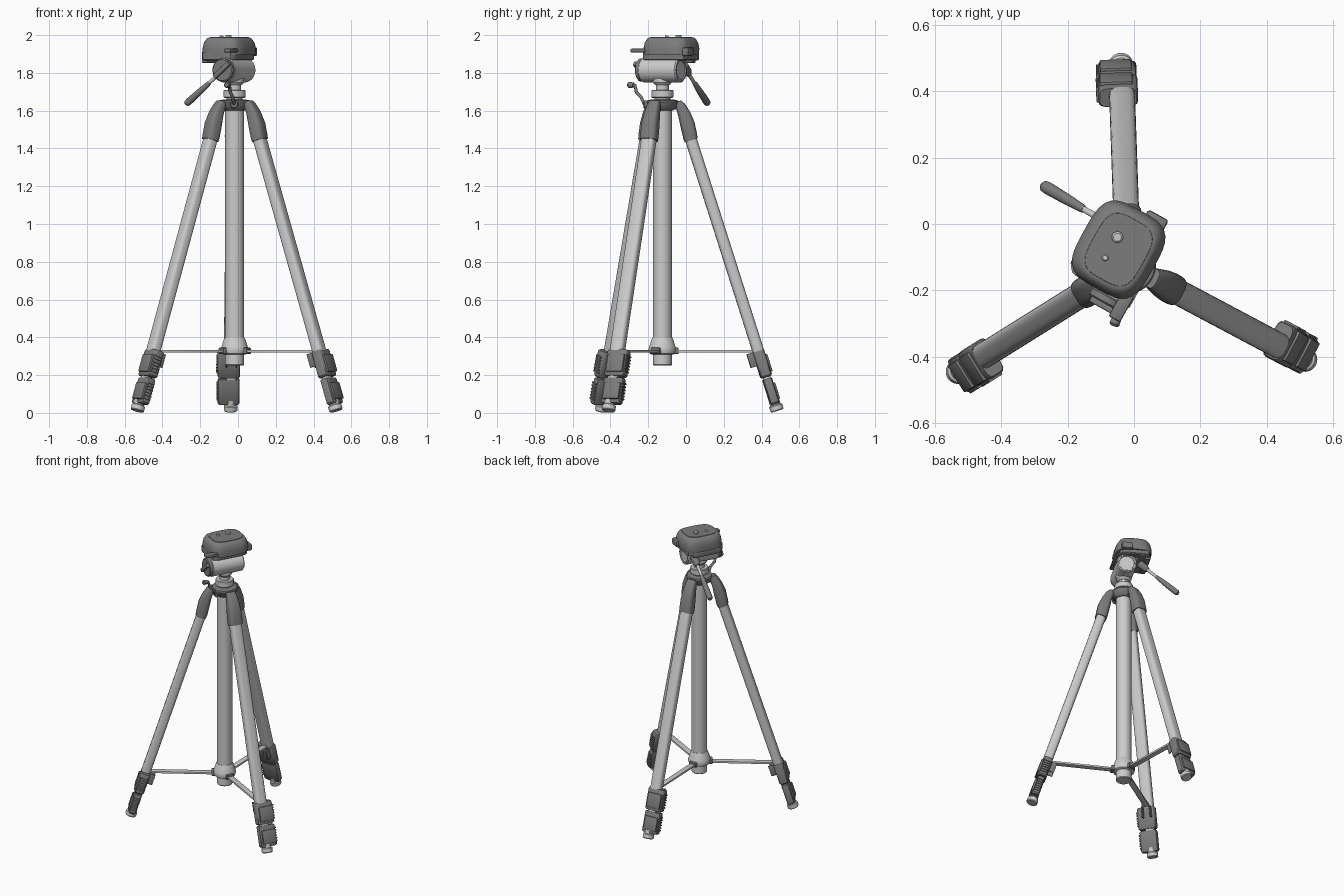
import bpy, bmesh
from math import cos, sin, pi, radians, atan2
from mathutils import Matrix, Vector

if "Cube" in bpy.data.objects:
    bpy.data.objects.remove(bpy.data.objects["Cube"])

CX, CY = -0.018, -0.125
CENTRE = Matrix.Translation((CX, CY, 0))

dark = bpy.data.materials.new("dark_plastic")
dark.diffuse_color = (0.2, 0.2, 0.2, 1)
dark.use_nodes = True
dark.node_tree.nodes["Principled BSDF"].inputs["Base Color"].default_value = dark.diffuse_color


def finish(name, bm, M, mat=None):
    bmesh.ops.recalc_face_normals(bm, faces=bm.faces)
    for f in bm.faces:
        f.smooth = True
    for e in bm.edges:
        e.smooth = e.calc_face_angle(0) < radians(35)
    me = bpy.data.meshes.new(name)
    bm.to_mesh(me)
    bm.free()
    ob = bpy.data.objects.new(name, me)
    ob.matrix_world = M
    bpy.context.collection.objects.link(ob)
    if mat:
        me.materials.append(mat)
    return ob


def loft(name, secs, M=CENTRE, p=2, n=32, mat=None):
    """Stack of superellipse sections (z, cx, cy, hx, hy); p=2 is round, larger is boxier."""
    bm = bmesh.new()
    rings = []
    for z, cx, cy, hx, hy in secs:
        ring = []
        for i in range(n):
            a = 2 * pi * (i + 0.5) / n
            c, s = cos(a), sin(a)
            k = (abs(c) ** p + abs(s) ** p) ** (-1 / p)
            ring.append(bm.verts.new((cx + hx * c * k, cy + hy * s * k, z)))
        rings.append(ring)
    for a, b in zip(rings, rings[1:]):
        for i in range(n):
            j = (i + 1) % n
            bm.faces.new((a[i], a[j], b[j], b[i]))
    bm.faces.new(rings[0])
    bm.faces.new(rings[-1])
    return finish(name, bm, M, mat)


def turned(name, prof, M=CENTRE, n=32, mat=None):
    """Round part from (z, radius) pairs."""
    return loft(name, [(z, 0, 0, r, r) for z, r in prof], M, 2, n, mat)


def box(name, lo, hi, M=CENTRE, bevel=0.004, mat=None):
    lo, hi = Vector(lo), Vector(hi)
    bm = bmesh.new()
    T = Matrix.Translation((lo + hi) / 2) @ Matrix.Diagonal((*(hi - lo), 1))
    bmesh.ops.create_cube(bm, size=1, matrix=T)
    bmesh.ops.bevel(bm, geom=bm.edges[:], offset=bevel, segments=2, profile=0.5, affect='EDGES')
    return finish(name, bm, M, mat)


def along(p0, p1):
    """Frame at p0 with z pointing to p1."""
    p0, d = Vector(p0), Vector(p1) - Vector(p0)
    return Matrix.Translation(p0) @ d.to_track_quat('Z', 'Y').to_matrix().to_4x4()


# Centre column and spreader hub
turned("centre_column", [(0.30, 0.05), (1.63, 0.05)])
turned("column_end_cap", [(0.25, 0.046), (0.255, 0.05), (0.32, 0.05)])
turned("spreader_hub", [(0.31, 0.06), (0.315, 0.068), (0.335, 0.074), (0.35, 0.07),
                        (0.39, 0.057), (0.40, 0.052)])

# Crown and neck
turned("crown", [(1.60, 0.055), (1.615, 0.075), (1.645, 0.085), (1.655, 0.08), (1.66, 0.05)], mat=dark)
turned("neck", [(1.64, 0.042), (1.67, 0.042), (1.67, 0.034), (1.76, 0.034)])
turned("neck_collar", [(1.668, 0.056), (1.672, 0.06), (1.706, 0.06), (1.71, 0.056)], n=12)

# Three legs, each built in a tilted frame with z along the leg
TOP_R, FOOT_R, TOP_Z = 0.09, 0.612, 1.64
tilt = -atan2(FOOT_R - TOP_R, TOP_Z)
for side, ang in (("back", 92), ("left", 212), ("right", 332)):
    R = CENTRE @ Matrix.Rotation(radians(ang), 4, 'Z')
    L = R @ Matrix.Translation((FOOT_R, 0, 0)) @ Matrix.Rotation(tilt, 4, 'Y')
    # Foot and telescoping tubes
    turned(side + "_foot", [(0.0112, 0.032), (0.016, 0.036), (0.04, 0.036), (0.045, 0.029), (0.075, 0.028)], L)
    loft(side + "_lower_tube", [(0.05, 0, 0, 0.02, 0.03), (0.3, 0, 0, 0.02, 0.03)], L, 4)
    loft(side + "_upper_tube", [(0.3, 0, 0, 0.031, 0.039), (1.56, 0, 0, 0.031, 0.039)], L, 3.2)
    # Leg locks with ribbed edges
    for tag, s0, s1, hr, ht in (("lower", 0.05, 0.19, 0.026, 0.058), ("upper", 0.2, 0.345, 0.032, 0.06)):
        t = 0.012
        loft(f"{side}_{tag}_lock", [(s0, 0, t, hr * 0.85, ht * 0.9), (s0 + 0.008, 0, t, hr, ht),
                                    (s1 - 0.008, 0, t, hr, ht), (s1, 0, t, hr * 0.9, ht * 0.92)],
             L, 5, mat=dark)
        box(f"{side}_{tag}_lock_lever", (hr - 0.006, t - ht * 0.75, s0 + 0.02),
            (hr + 0.008, t + ht * 0.9, s1 - 0.03), L, mat=dark)
        for i in range(6):
            z = s0 + 0.024 + i * 0.017
            box(f"{side}_{tag}_lock_rib_{i}", (-hr * 0.7, t + ht - 0.004, z),
                (hr * 0.8, t + ht + 0.006, z + 0.009), L, 0.002, dark)
    # Spreader arm with brackets
    box(side + "_spreader_arm", (0.06, -0.019, 0.319), (0.49, 0.019, 0.333), R, 0.003)
    box(side + "_spreader_hub_lug", (0.04, -0.026, 0.312), (0.085, 0.026, 0.345), R, mat=dark)
    for y in (-0.03, 0.022):
        box(f"{side}_spreader_bracket_{'a' if y < 0 else 'b'}", (-0.065, y, 0.27),
            (-0.02, y + 0.008, 0.345), L, 0.003, dark)
    # Shoulder joint gripping the top of the leg
    loft(side + "_shoulder", [(1.515, 0, 0, 0.036, 0.046), (1.535, 0.001, 0, 0.038, 0.047),
                              (1.60, 0.007, 0, 0.039, 0.045), (1.66, 0.007, 0, 0.033, 0.04),
                              (1.71, 0.0, 0, 0.026, 0.034), (1.732, -0.005, 0, 0.018, 0.03)],
         L, 3.2, mat=dark)
    box(side + "_crown_lug", (0.04, -0.024, 1.605), (0.105, 0.024, 1.65), R, 0.006, dark)

# Column crank at the front
crank_pts = [(-0.02, -0.16, 1.635), (-0.022, -0.222, 1.637), (-0.028, -0.238, 1.672),
             (-0.04, -0.262, 1.695), (-0.046, -0.27, 1.735), (-0.05, -0.285, 1.735)]
cu = bpy.data.curves.new("crank_arm", 'CURVE')
cu.dimensions = '3D'
cu.bevel_depth = 0.009
cu.bevel_resolution = 3
cu.use_fill_caps = True
sp = cu.splines.new('POLY')
sp.points.add(len(crank_pts) - 1)
for pt, co in zip(sp.points, crank_pts):
    pt.co = (*co, 1)
cu.materials.append(dark)
bpy.context.collection.objects.link(bpy.data.objects.new("crank_arm", cu))
turned("crank_knob", [(0, 0.01), (0.004, 0.014), (0.03, 0.016), (0.036, 0.011)],
       along((-0.048, -0.274, 1.735), (-0.062, -0.31, 1.737)), 16, dark)
turned("crank_boss", [(0, 0.022), (0.07, 0.022), (0.075, 0.018)],
       along((-0.02, -0.15, 1.632), (-0.021, -0.3, 1.635)), 20, dark)

# Tilting head: local x follows the tilt axis, local y points to the handle
H = CENTRE @ Matrix.Rotation(radians(61), 4, 'Z')
A = H @ Matrix.Translation((0, 0, 1.815)) @ Matrix.Rotation(pi / 2, 4, 'Y')
turned("tilt_barrel", [(-0.112, 0.062), (-0.108, 0.066), (0.108, 0.066), (0.114, 0.06),
                       (0.114, 0.05), (0.109, 0.048)], A, 40)
turned("head_base", [(1.735, 0.038), (1.75, 0.05), (1.80, 0.05)], H)
turned("side_lock_plate", [(-0.135, 0.056), (-0.13, 0.062), (-0.112, 0.062)], A, 24, dark)
box("side_lock_grip", (-0.152, -0.058, -0.013), (-0.128, 0.058, 0.013),
    H @ Matrix.Translation((0, 0, 1.815)) @ Matrix.Rotation(radians(-40), 4, 'X'), 0.005, dark)
for i in range(8):
    a = 2 * pi * i / 8
    turned(f"barrel_screw_{i}", [(0.105, 0.005), (0.116, 0.005)],
           A @ Matrix.Translation((0.055 * cos(a), 0.055 * sin(a), 0)), 8, dark)

# Pan handle
P0, P1 = (-0.055, -0.012, 1.835), (-0.277, 0.118, 1.633)
turned("handle_rod", [(0, 0.011), (0.18, 0.009)], along(P0, P1), 16)
turned("handle_grip", [(0.14, 0.010), (0.15, 0.013), (0.22, 0.017), (0.30, 0.019), (0.318, 0.017),
                       (0.326, 0.009)], along(P0, P1), 20, dark)
turned("handle_socket", [(0, 0.026), (0.05, 0.024), (0.07, 0.016)], along(P0, P1), 20, dark)

# Camera platform and quick release plate
px, py = 0.028, 0.048
loft("platform_mount", [(1.83, 0.01, 0.015, 0.07, 0.05), (1.89, px, py * 0.8, 0.1, 0.07)], H, 5, mat=dark)
loft("platform_tray", [(1.866, px - 0.005, py + 0.005, 0.12, 0.092), (1.872, px - 0.005, py + 0.005, 0.128, 0.1),
                       (1.91, px - 0.005, py + 0.005, 0.128, 0.1)], H, 8, 48, dark)
loft("platform_body", [(1.895, px, py, 0.133, 0.118), (1.93, px, py, 0.135, 0.119),
                       (1.96, px, py, 0.130, 0.112), (1.982, px, py, 0.118, 0.098),
                       (1.987, px, py, 0.108, 0.089)], H, 3.6, 48, dark)
loft("platform_pad", [(1.98, px, py, 0.104, 0.085), (1.99, px, py, 0.102, 0.083)], H, 3.6, 48, dark)
box("platform_rear_lip", (px - 0.11, py + 0.07, 1.852), (px + 0.09, py + 0.108, 1.895), H, 0.008, dark)
box("release_lever", (px - 0.19, py - 0.11, 1.908), (px - 0.1, py - 0.07, 1.928), H, 0.006, dark)
box("release_catch", (px + 0.11, py - 0.09, 1.89), (px + 0.15, py - 0.02, 1.935), H, 0.008, dark)
for name, x, y, r, z in (("camera_screw", -0.05, -0.04, 0.017, 2.0), ("locating_pin", -0.087, -0.102, 0.01, 1.998)):
    turned(name, [(1.985, r), (z - 0.004, r), (z, r * 0.7)], Matrix.Translation((x, y, 0)), 20)
